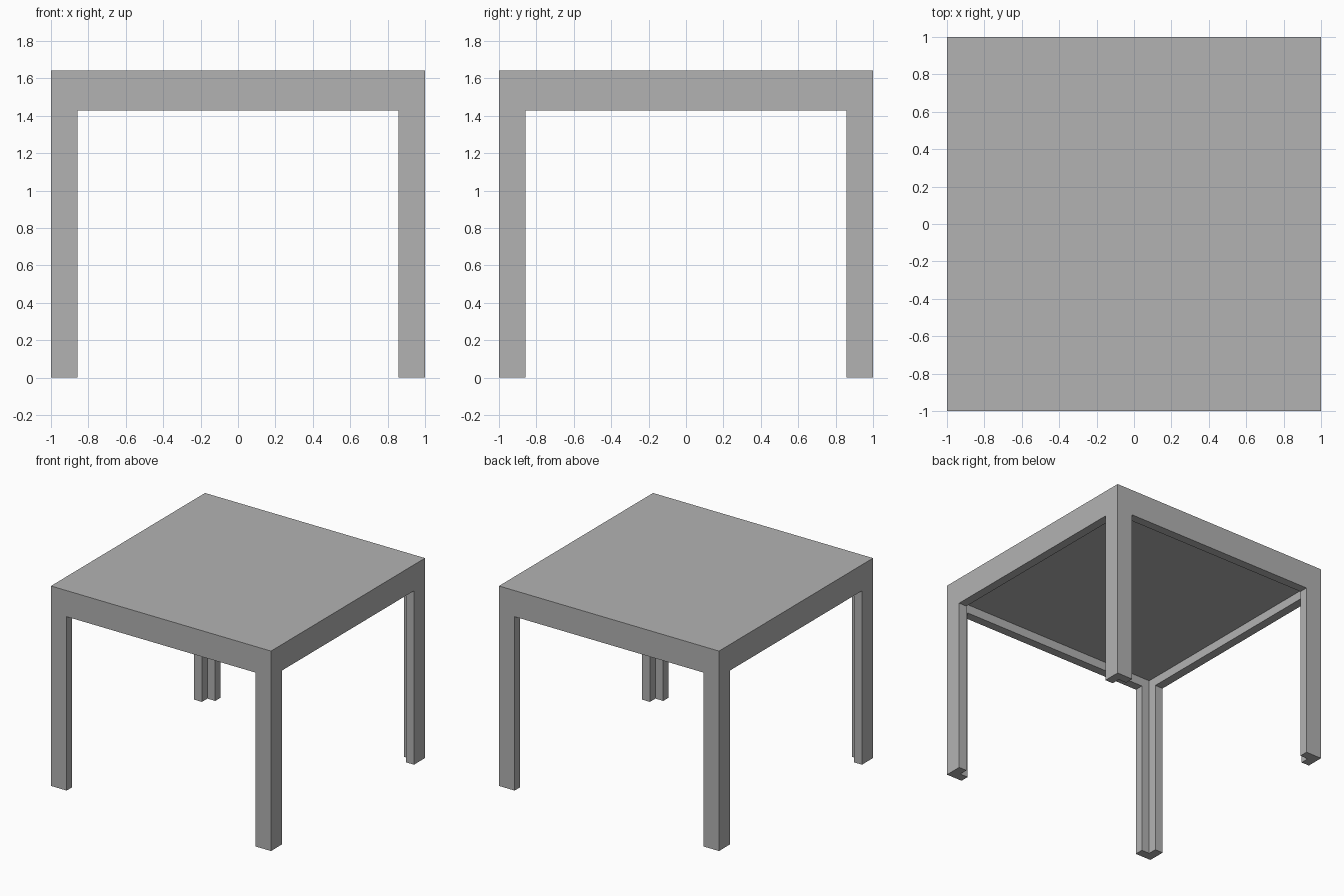
import bpy

old = bpy.data.objects.get("Cube")
if old:
    bpy.data.objects.remove(old, do_unlink=True)

# Proportions: everything follows the board thickness
T = 1 / 14                 # board thickness of aprons and legs
HEIGHT = 23 * T            # top surface
UNDERSIDE = 21 * T         # underside of the tabletop
APRON_BOTTOM = 20 * T      # lower edge of the aprons
LEG_WIDTH = 2 * T

grey = bpy.data.materials.new("plain grey")
grey.use_nodes = True
colour = (0.448, 0.448, 0.448, 1)
grey.diffuse_color = colour
grey.node_tree.nodes["Principled BSDF"].inputs["Base Color"].default_value = colour


def box(name, half_x, half_y, bottom, top):
    """Box centred on the z axis."""
    bpy.ops.mesh.primitive_cube_add(size=2)
    ob = bpy.context.object
    ob.name = ob.data.name = name
    for v in ob.data.vertices:
        v.co.x *= half_x
        v.co.y *= half_y
        v.co.z = top if v.co.z > 0 else bottom
    ob.data.materials.append(grey)
    return ob


def carve(target, cutter):
    """Cut one box out of the target and discard the cutter."""
    cutter.hide_render = True
    mod = target.modifiers.new("carve", "BOOLEAN")
    mod.operation = "DIFFERENCE"
    mod.solver = "EXACT"
    mod.object = cutter
    bpy.ops.object.select_all(action="DESELECT")
    target.select_set(True)
    bpy.context.view_layer.objects.active = target
    bpy.ops.object.modifier_apply(modifier=mod.name)
    bpy.data.objects.remove(cutter, do_unlink=True)


# Solid block that becomes the tabletop, aprons and legs
table = box("table", 1, 1, 0, HEIGHT)

# Hollow below the tabletop, leaving thin boards all round
carve(table, box("hollow", 1 - T, 1 - T, -1, UNDERSIDE))

# Openings on all four sides, leaving L-shaped corner legs
opening = 1 - LEG_WIDTH
carve(table, box("front_back_opening", opening, 2, -1, APRON_BOTTOM))
carve(table, box("side_opening", 2, opening, -1, APRON_BOTTOM))
